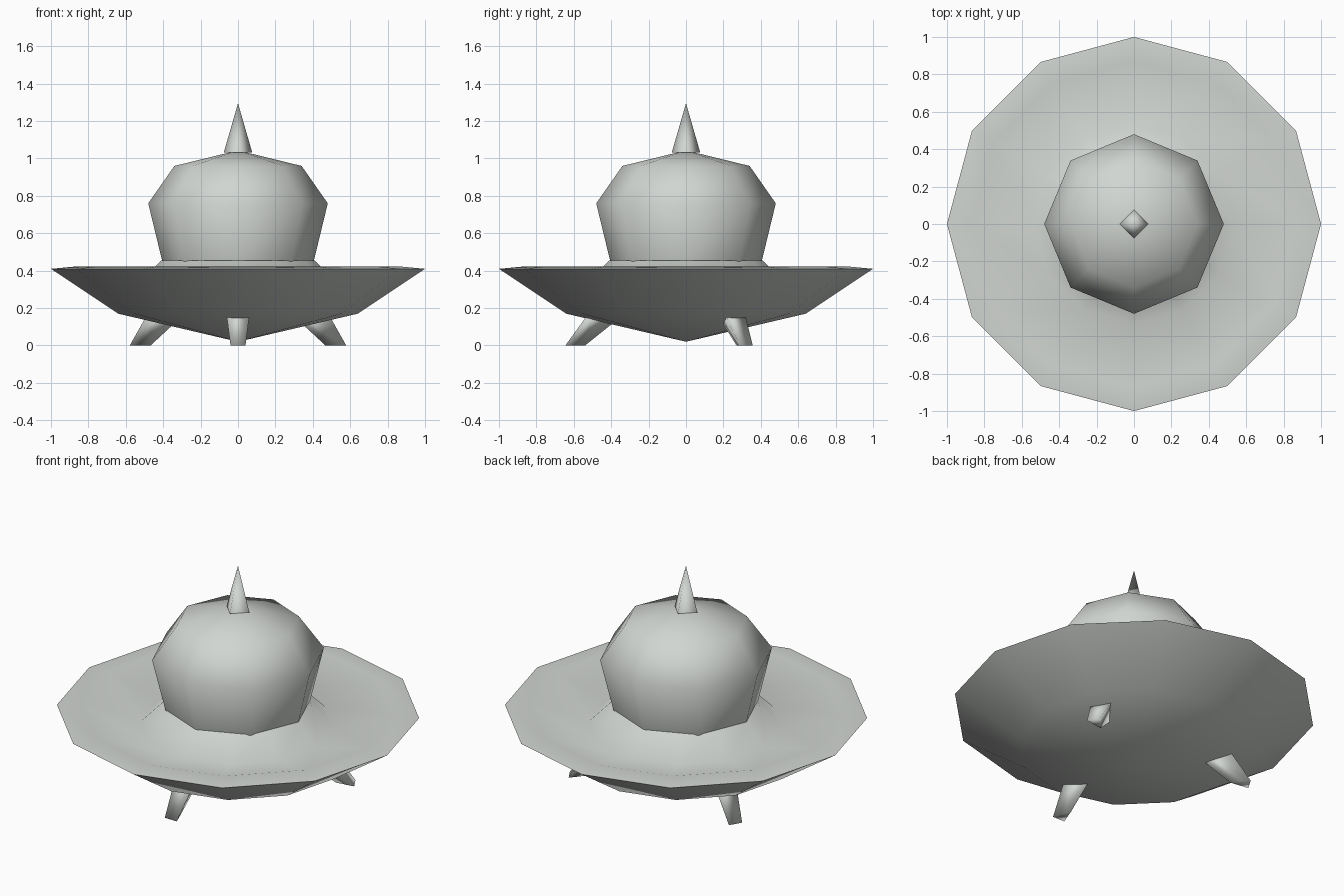
import bpy
import bmesh
from math import cos, sin, pi, radians
from mathutils import Matrix

default = bpy.data.objects.get("Cube")
if default:
    bpy.data.objects.remove(default)

# One pale grey metal for the whole craft
metal = bpy.data.materials.new("pale_grey_metal")
metal.use_nodes = True
colour = (0.64, 0.67, 0.64, 1)
metal.diffuse_color = colour
metal.node_tree.nodes["Principled BSDF"].inputs["Base Color"].default_value = colour


def loft(name, rings, sharp_angle):
    """Skin rings of points; single-point rings become tips, open ends are capped."""
    bm = bmesh.new()
    loops = [[bm.verts.new(p) for p in ring] for ring in rings]
    for a, b in zip(loops, loops[1:]):
        count = max(len(a), len(b))
        for i in range(count):
            j = (i + 1) % count
            corners = [a[i % len(a)], a[j % len(a)], b[j % len(b)], b[i % len(b)]]
            bm.faces.new(list(dict.fromkeys(corners)))
    for end in (loops[0], loops[-1]):
        if len(end) > 2:
            bm.faces.new(end)
    bmesh.ops.recalc_face_normals(bm, faces=bm.faces)
    mesh = bpy.data.meshes.new(name)
    bm.to_mesh(mesh)
    bm.free()
    mesh.materials.append(metal)
    mesh.shade_smooth()
    mesh.set_sharp_from_angle(angle=radians(sharp_angle))
    obj = bpy.data.objects.new(name, mesh)
    bpy.context.collection.objects.link(obj)
    return obj


def revolve(name, profile, sides, sharp_angle):
    """Turn a (radius, height) profile around the vertical axis."""
    rings = []
    for r, z in profile:
        steps = sides if r else 1
        rings.append([(r * cos(2 * pi * i / sides), r * sin(2 * pi * i / sides), z)
                      for i in range(steps)])
    return loft(name, rings, sharp_angle)


# Saucer: shallow pointed belly, thin rim, dished deck and raised collar
revolve("saucer", [(0, 0.02), (0.64, 0.17), (1, 0.41), (0.87, 0.422),
                   (0.53, 0.335), (0.41, 0.455)], 12, 70)

# Cabin dome, narrowing towards the collar
revolve("dome", [(0.405, 0.45), (0.48, 0.76), (0.34, 0.96), (0, 1.043)], 8, 70)

# Antenna spike on top
revolve("antenna", [(0.076, 1.032), (0, 1.295)], 4, 100)

# Three splayed legs of triangular section, inner edge towards the centre
top = [(0.29, 0, 0.2), (0.50, 0.066, 0.2), (0.50, -0.066, 0.2)]
foot = [(0.54, 0, 0), (0.645, 0.04, 0), (0.645, -0.04, 0)]
for name, angle in (("front_leg", -90), ("back_left_leg", 30), ("back_right_leg", 150)):
    leg = loft(name, [foot, top], 125)
    leg.data.transform(Matrix.Rotation(radians(angle), 4, "Z"))
